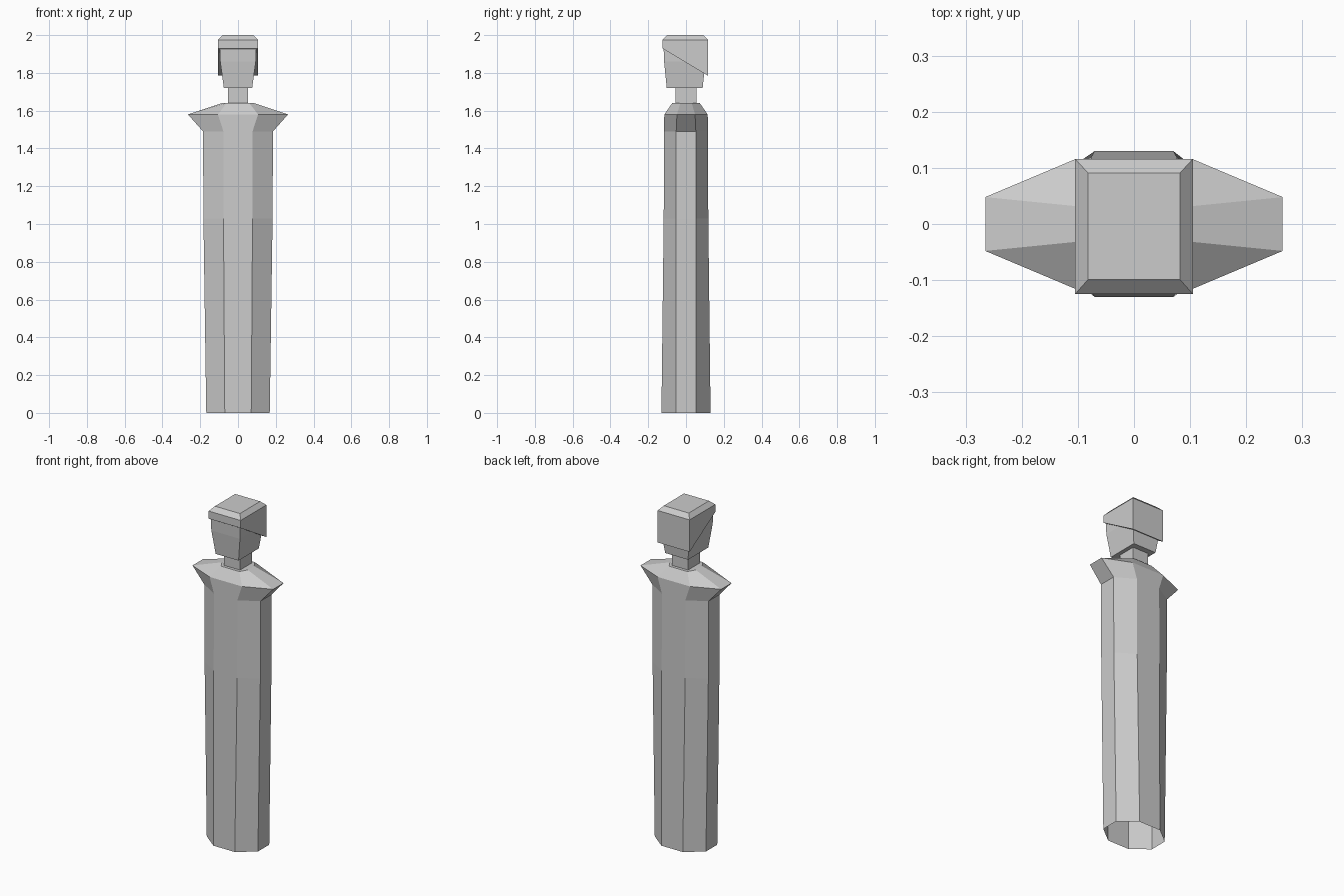
import bpy, bmesh

if "Cube" in bpy.data.objects:
    bpy.data.objects.remove(bpy.data.objects["Cube"])

grey = bpy.data.materials.new("plain grey")
grey.diffuse_color = (0.6, 0.6, 0.6, 1)
grey.use_nodes = True
grey.node_tree.nodes["Principled BSDF"].inputs["Base Color"].default_value = grey.diffuse_color


def octagon(z, x, fx, y, fy):
    """Eight-sided ring: half width x, half depth y, flat half lengths fx and fy."""
    return [(fx, -y, z), (x, -fy, z), (x, fy, z), (fx, y, z),
            (-fx, y, z), (-x, fy, z), (-x, -fy, z), (-fx, -y, z)]


def box_ring(x, y0, y1, z0, z1=None):
    """Four-sided ring, front edge at z0 and back edge at z1."""
    z1 = z0 if z1 is None else z1
    return [(x, y0, z0), (x, y1, z1), (-x, y1, z1), (-x, y0, z0)]


def loft(name, rings, bottom=True, top=True):
    """Skin a stack of rings with flat faces."""
    bm = bmesh.new()
    loops = [[bm.verts.new(p) for p in ring] for ring in rings]
    n = len(rings[0])
    for a, b in zip(loops, loops[1:]):
        for i in range(n):
            j = (i + 1) % n
            bm.faces.new((a[i], a[j], b[j], b[i]))
    if bottom:
        bm.faces.new(loops[0][::-1])
    if top:
        bm.faces.new(loops[-1])
    mesh = bpy.data.meshes.new(name)
    bm.to_mesh(mesh)
    bm.free()
    mesh.materials.append(grey)
    obj = bpy.data.objects.new(name, mesh)
    bpy.context.collection.objects.link(obj)
    return obj


# Long robe, open underneath, with flared shoulders
loft("robe", [
    octagon(0.00, 0.168, 0.070, 0.130, 0.053),
    octagon(1.03, 0.183, 0.077, 0.118, 0.052),
    octagon(1.49, 0.185, 0.077, 0.116, 0.052),
    octagon(1.58, 0.265, 0.106, 0.115, 0.048),
    octagon(1.64, 0.085, 0.060, 0.073, 0.030),
], bottom=False)

# Neck
loft("neck", [box_ring(0.052, -0.055, 0.055, 1.63),
              box_ring(0.052, -0.055, 0.055, 1.73)])

# Head narrowing to the chin
loft("head", [box_ring(0.075, -0.102, 0.088, 1.72),
              box_ring(0.094, -0.116, 0.103, 1.86),
              box_ring(0.096, -0.119, 0.105, 1.95)])

# Hair cap with a sloping lower edge and bevelled crown
loft("hair", [box_ring(0.105, -0.125, 0.116, 1.93, 1.785),
              box_ring(0.105, -0.125, 0.116, 1.975),
              box_ring(0.082, -0.099, 0.091, 2.00)])
